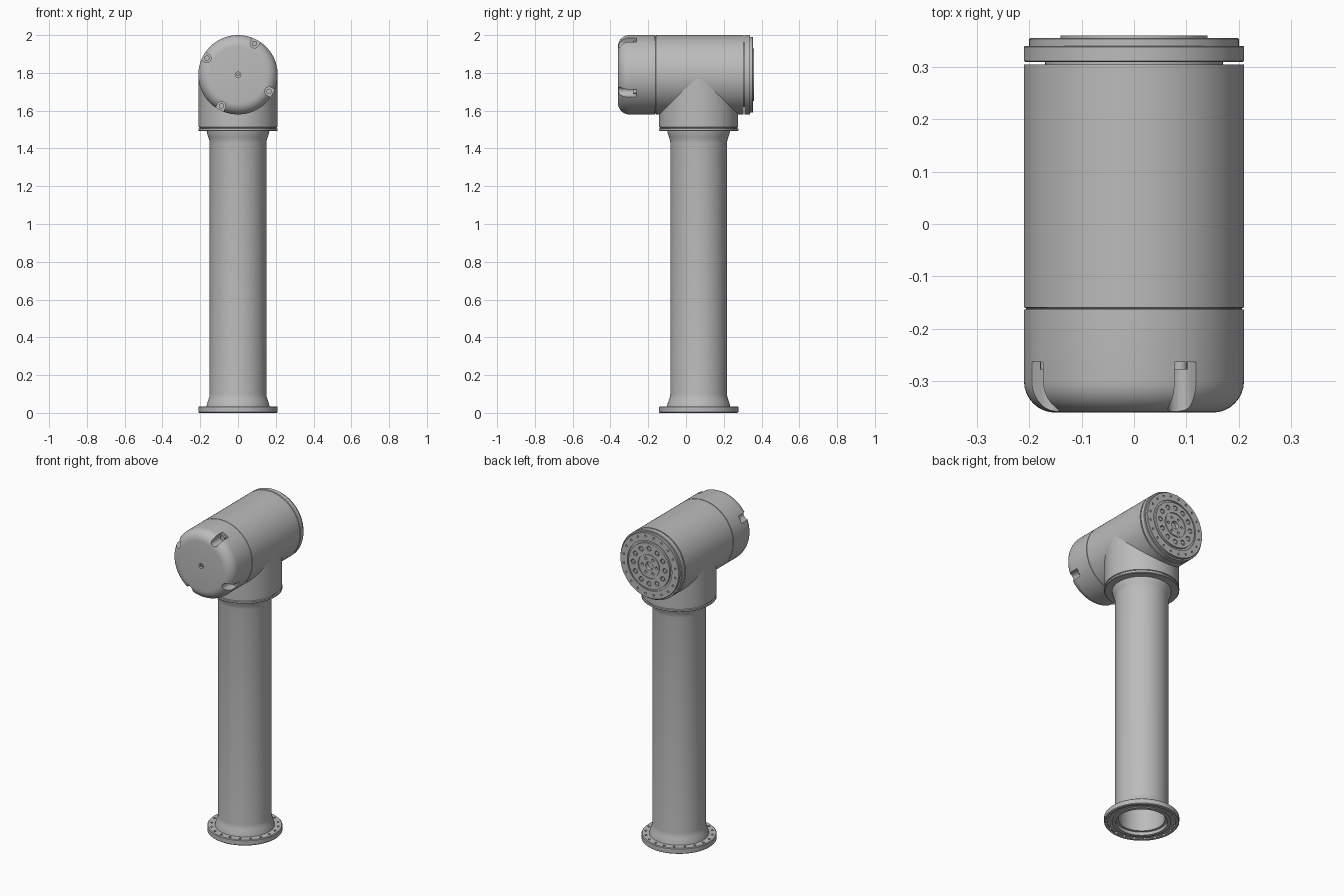
import bpy, bmesh
from math import pi, sin, cos, radians
from mathutils import Matrix, Vector

if "Cube" in bpy.data.objects:
    bpy.data.objects.remove(bpy.data.objects["Cube"])

grey = bpy.data.materials.new("satin grey")
grey.use_nodes = True
colour = (0.5, 0.5, 0.5, 1)
grey.diffuse_color = colour
grey.node_tree.nodes["Principled BSDF"].inputs["Base Color"].default_value = colour

AXIS_Z = 1.79                                  # height of the joint axis
UPRIGHT = Matrix.Translation((0, 0.067, 0))    # link tube frame
ALONG_Y = Matrix.Translation((0, 0, AXIS_Z)) @ Matrix.Rotation(-pi / 2, 4, "X")


def finish(name, bm, frame):
    bmesh.ops.remove_doubles(bm, verts=bm.verts, dist=1e-5)
    bmesh.ops.recalc_face_normals(bm, faces=bm.faces)
    bm.transform(frame)
    mesh = bpy.data.meshes.new(name)
    bm.to_mesh(mesh)
    bm.free()
    mesh.materials.append(grey)
    obj = bpy.data.objects.new(name, mesh)
    bpy.context.collection.objects.link(obj)
    return obj


def lathe(name, profile, frame, closed=False, steps=96):
    """Turn a profile of (radius, height) points around the frame's z axis."""
    bm = bmesh.new()
    verts = [bm.verts.new((r, 0, h)) for r, h in profile]
    edges = [bm.edges.new(p) for p in zip(verts, verts[1:])]
    if closed:
        edges.append(bm.edges.new((verts[-1], verts[0])))
    bmesh.ops.spin(bm, geom=verts + edges, cent=(0, 0, 0), axis=(0, 0, 1),
                   angle=2 * pi, steps=steps, use_merge=True)
    return finish(name, bm, frame)


def arc(cr, ch, radius, start, end, n=8):
    angles = [radians(start + (end - start) * i / n) for i in range(n + 1)]
    return [(cr + radius * cos(a), ch + radius * sin(a)) for a in angles]


def rod(bm, radius, low, high, x, y, sides=16):
    place = Matrix.Translation((x, y, (low + high) / 2))
    bmesh.ops.create_cone(bm, cap_ends=True, segments=sides, radius1=radius,
                          radius2=radius, depth=high - low, matrix=place)


def rods(name, rings, frame, sides=16):
    """Rings of rods: (count, ring radius, rod radius, low, high, first angle)."""
    bm = bmesh.new()
    for count, ring, radius, low, high, first in rings:
        for i in range(count):
            a = radians(first) + 2 * pi * i / count
            rod(bm, radius, low, high, ring * cos(a), ring * sin(a), sides)
    return finish(name, bm, frame)


def cut(target, cutter):
    cutter.hide_render = True
    mod = target.modifiers.new("cut", "BOOLEAN")
    mod.operation, mod.object, mod.solver = "DIFFERENCE", cutter, "EXACT"
    bpy.context.view_layer.objects.active = target
    bpy.ops.object.modifier_apply(modifier="cut")
    bpy.data.objects.remove(cutter)


# Hollow link tube with a bolting flange at the foot and a flared top
tube = lathe("link_tube", [
    (0.145, 0), (0.165, 0), (0.165, 0.006), (0.19, 0.006), (0.19, 0),
    (0.206, 0), (0.21, 0.004), (0.21, 0.031), (0.206, 0.035), (0.167, 0.035),
    (0.164, 0.05), (0.157, 0.07), (0.152, 0.085), (0.15, 0.1),
    (0.15, 1.43), (0.152, 1.445), (0.157, 1.46), (0.164, 1.48), (0.166, 1.495),
    (0.13, 1.495), (0.13, 0.02), (0.145, 0.02)], UPRIGHT, closed=True)
cut(tube, rods("foot_hole_cutter", [(20, 0.188, 0.007, -0.01, 0.05, 9)], UPRIGHT))

# Elbow neck that runs up into the motor housing
lathe("elbow_neck", [
    (0, 1.492), (0.206, 1.492), (0.21, 1.495), (0.21, 1.505), (0.204, 1.507),
    (0.204, 1.511), (0.209, 1.513), (0.209, AXIS_Z), (0, AXIS_Z)], UPRIGHT)

# Motor housing, with a thin seam before the end cap
lathe("motor_housing", [
    (0, -0.165), (0.206, -0.165), (0.206, -0.161), (0.21, -0.159),
    (0.21, 0.304), (0.17, 0.304), (0.17, 0.312), (0, 0.312)], ALONG_Y)

# Rounded end cap with four screw pockets and a centre hole
cap = lathe("end_cap", [(0, -0.36)] + arc(0.15, -0.3, 0.06, -90, 0)
            + [(0.21, -0.163), (0, -0.163)], ALONG_Y)
pocket_angles = [radians(-62 + 90 * k) for k in range(4)]
for a in pocket_angles:
    bm = bmesh.new()
    rod(bm, 0.023, -0.4, -0.263, 0.187, 0, 24)
    cutter = finish("pocket_cutter", bm, ALONG_Y @ Matrix.Rotation(a, 4, "Z"))
    cut(cap, cutter)
    bm = bmesh.new()
    bmesh.ops.create_cube(bm, size=1, matrix=Matrix.LocRotScale(
        Vector((0.227, 0, -0.3315)), None, Vector((0.08, 0.046, 0.137))))
    cutter = finish("pocket_mouth_cutter", bm, ALONG_Y @ Matrix.Rotation(a, 4, "Z"))
    cut(cap, cutter)
cut(cap, rods("centre_hole_cutter", [(1, 0, 0.015, -0.4, -0.34, 0)], ALONG_Y))
rods("cap_screws", [(4, 0.187, 0.014, -0.278, -0.26, -62)], ALONG_Y)
rods("centre_plug", [(1, 0, 0.008, -0.355, -0.335, 0)], ALONG_Y, 6)

# Stepped output flange with raised hub, rings of holes and a bore
flange = lathe("output_flange", [
    (0, 0.309), (0.207, 0.309), (0.21, 0.311), (0.21, 0.338), (0.208, 0.34),
    (0.2, 0.34), (0.2, 0.353), (0.198, 0.355), (0.152, 0.355), (0.152, 0.348),
    (0.14, 0.348), (0.14, 0.36), (0.075, 0.36), (0.075, 0.354),
    (0.068, 0.354), (0.068, 0.358), (0, 0.358)], ALONG_Y)
cut(flange, rods("flange_hole_cutter", [
    (20, 0.178, 0.006, 0.34, 0.37, 9), (12, 0.108, 0.015, 0.35, 0.37, 0),
    (6, 0.048, 0.008, 0.345, 0.37, 0), (1, 0, 0.025, 0.335, 0.37, 0)], ALONG_Y))
rods("hub_bolts", [(12, 0.108, 0.011, 0.34, 0.358, 0)], ALONG_Y)

for obj in bpy.context.scene.objects:
    obj.select_set(obj.type == "MESH")
bpy.context.view_layer.objects.active = tube
bpy.ops.object.shade_smooth_by_angle(angle=radians(30))
